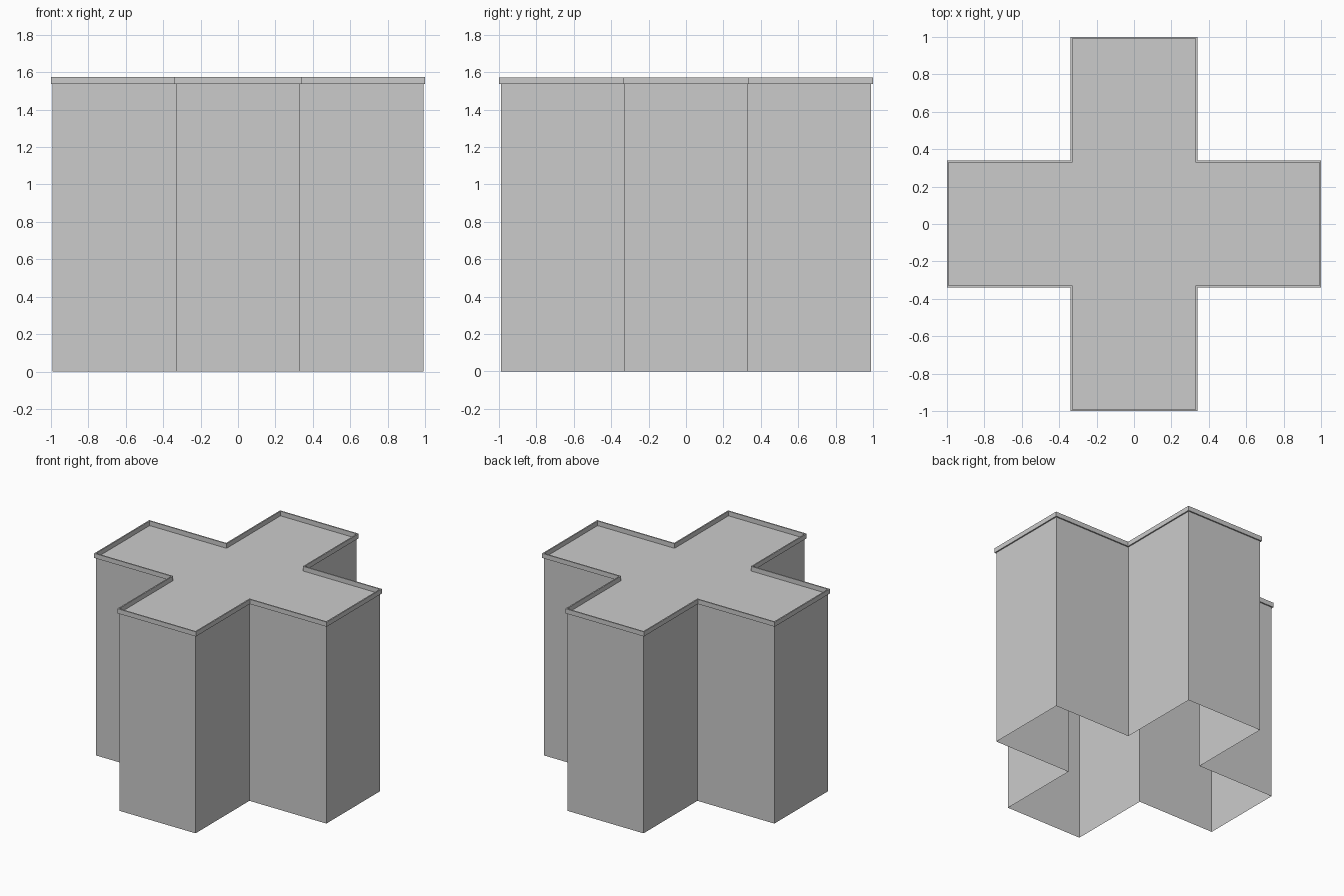
import bpy, bmesh

if "Cube" in bpy.data.objects:
    bpy.data.objects.remove(bpy.data.objects["Cube"])

WALL_L, WALL_W = 0.99, 0.328     # arm reach and arm half width of the walls
OVERHANG = 0.01
RIM_LOW, RIM_TOP = 1.537, 1.573


def cross(grow=0.0):
    """Plus-shaped outline, counter-clockwise: one arm's 3 points turned 4 times."""
    a, b = WALL_L + grow, WALL_W + grow
    pts = []
    quarter = [(a, -b), (a, b), (b, b)]
    for _ in range(4):
        pts += quarter
        quarter = [(-y, x) for x, y in quarter]
    return pts


def ring(bm, outline, z):
    return [bm.verts.new((x, y, z)) for x, y in outline]


def bridge(bm, low, high):
    n = len(low)
    for i in range(n):
        j = (i + 1) % n
        bm.faces.new((low[i], low[j], high[j], high[i]))


def finish(bm, name):
    mesh = bpy.data.meshes.new(name)
    bm.to_mesh(mesh)
    bm.free()
    obj = bpy.data.objects.new(name, mesh)
    bpy.context.collection.objects.link(obj)
    return obj


# Outer walls, open underneath
bm = bmesh.new()
bridge(bm, ring(bm, cross(), 0), ring(bm, cross(), RIM_LOW))
finish(bm, "walls")

# Flat roof, sunk behind the rim
bm = bmesh.new()
bm.faces.new(ring(bm, cross(), RIM_LOW))
finish(bm, "roof")

# Overhanging parapet rim: a closed band around the roof
bm = bmesh.new()
loops = [ring(bm, cross(g), z) for g, z in (
    (0, RIM_LOW), (OVERHANG, RIM_LOW), (OVERHANG, RIM_TOP), (0, RIM_TOP))]
for k in range(4):
    bridge(bm, loops[k], loops[(k + 1) % 4])
finish(bm, "parapet_rim")
